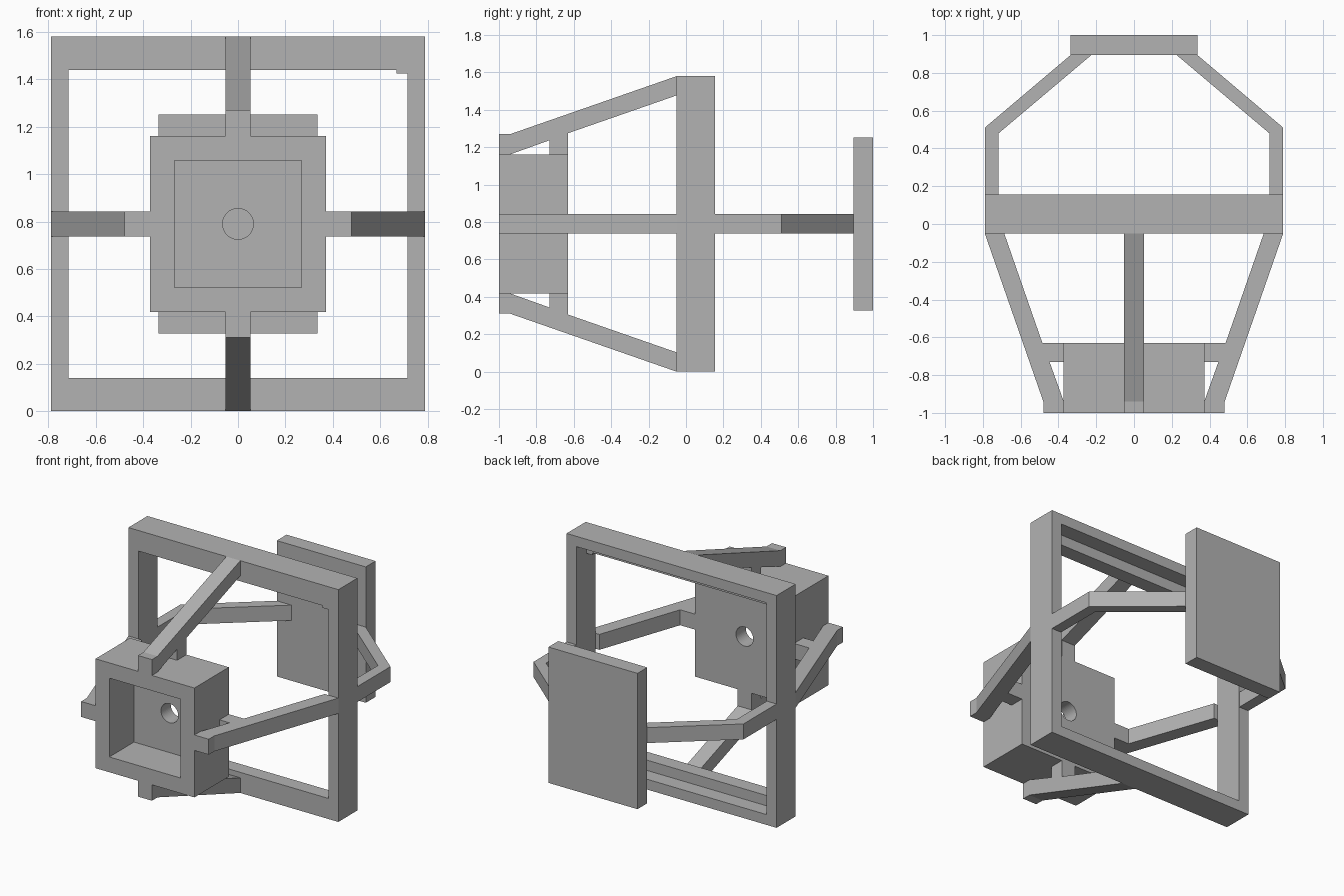
import bpy, bmesh
from math import radians
from mathutils import Matrix, Vector

if "Cube" in bpy.data.objects:
    bpy.data.objects.remove(bpy.data.objects["Cube"], do_unlink=True)

MID = 0.79      # height of the central axis
HALF = 0.79     # half size of the square frame
BAR = 0.105     # bar thickness

grey = bpy.data.materials.new("plain_grey")
grey.use_nodes = True
colour = (0.45, 0.45, 0.45, 1)
grey.diffuse_color = colour
grey.node_tree.nodes["Principled BSDF"].inputs["Base Color"].default_value = colour


def finish(name, bm):
    bmesh.ops.recalc_face_normals(bm, faces=bm.faces)
    mesh = bpy.data.meshes.new(name)
    bm.to_mesh(mesh)
    bm.free()
    mesh.materials.append(grey)
    obj = bpy.data.objects.new(name, mesh)
    bpy.context.collection.objects.link(obj)
    return obj


def box(name, x, y, z):
    """Box from (min, max) ranges; z is measured from the central axis."""
    bm = bmesh.new()
    size = Vector((x[1] - x[0], y[1] - y[0], z[1] - z[0]))
    centre = Vector((sum(x) / 2, sum(y) / 2, sum(z) / 2 + MID))
    bmesh.ops.create_cube(bm, size=1, matrix=Matrix.Translation(centre) @ Matrix.Diagonal(size).to_4x4())
    return finish(name, bm)


def arm(name, outline, angle):
    """Extrude an x-y outline to bar thickness, then turn it about the central y axis."""
    bm = bmesh.new()
    face = bm.faces.new([bm.verts.new((x, y, -BAR / 2)) for x, y in outline])
    top = bmesh.ops.extrude_face_region(bm, geom=[face], use_keep_orig=True)["geom"]
    bmesh.ops.translate(bm, vec=(0, 0, BAR), verts=[v for v in top if isinstance(v, bmesh.types.BMVert)])
    turn = Matrix.Translation((0, 0, MID)) @ Matrix.Rotation(radians(angle), 4, "Y")
    bmesh.ops.transform(bm, matrix=turn, verts=bm.verts)
    return finish(name, bm)


def cut(target, cutter):
    mod = target.modifiers.new("cut", "BOOLEAN")
    mod.object = cutter
    mod.solver = "EXACT"
    cutter.hide_render = True
    cutter.hide_viewport = True
    cutter.display_type = "WIRE"


# Square frame, with rails stepped thinner at the rear
frame = box("square_frame", (-HALF, HALF), (-0.05, 0.155), (-HALF, HALF))
cut(frame, box("frame_front_cutter", (-0.715, 0.715), (-0.2, 0.1), (-0.65, 0.65)))
cut(frame, box("frame_rear_cutter", (-0.715, 0.715), (0.05, 0.3), (-0.72, 0.72)))
box("corner_stop", (0.67, 0.716), (-0.05, 0.05), (0.635, 0.651))

# Open front housing with a round hole through its back wall
housing = box("front_housing", (-0.372, 0.372), (-1, -0.63), (-0.372, 0.372))
cut(housing, box("housing_cutter", (-0.268, 0.268), (-1.2, -0.735), (-0.268, 0.268)))
bm = bmesh.new()
bmesh.ops.create_cone(bm, cap_ends=True, segments=48, radius1=0.065, radius2=0.065, depth=0.4,
                      matrix=Matrix.Translation((0, -0.68, MID)) @ Matrix.Rotation(radians(90), 4, "X"))
cut(housing, finish("hole_cutter", bm))

# Four braces from the frame to the housing
brace = [(HALF, -0.05), (0.48, -0.94), (0.48, -1), (0.37, -1), (0.37, -0.945), (0.447, -0.73),
         (0.37, -0.73), (0.37, -0.63), (0.485, -0.63), (0.687, -0.05)]
for side, angle in (("left", 0), ("lower", 90), ("right", 180), ("upper", 270)):
    arm(side + "_front_brace", brace, angle)

# Rear plate and its two bent arms
box("rear_plate", (-0.335, 0.335), (0.895, 1), (-0.462, 0.462))
rear_arm = [(HALF, 0.15), (HALF, 0.51), (0.335, 0.895), (0.225, 0.895), (0.717, 0.48), (0.717, 0.15)]
for side, angle in (("left", 0), ("right", 180)):
    arm(side + "_rear_arm", rear_arm, angle)
